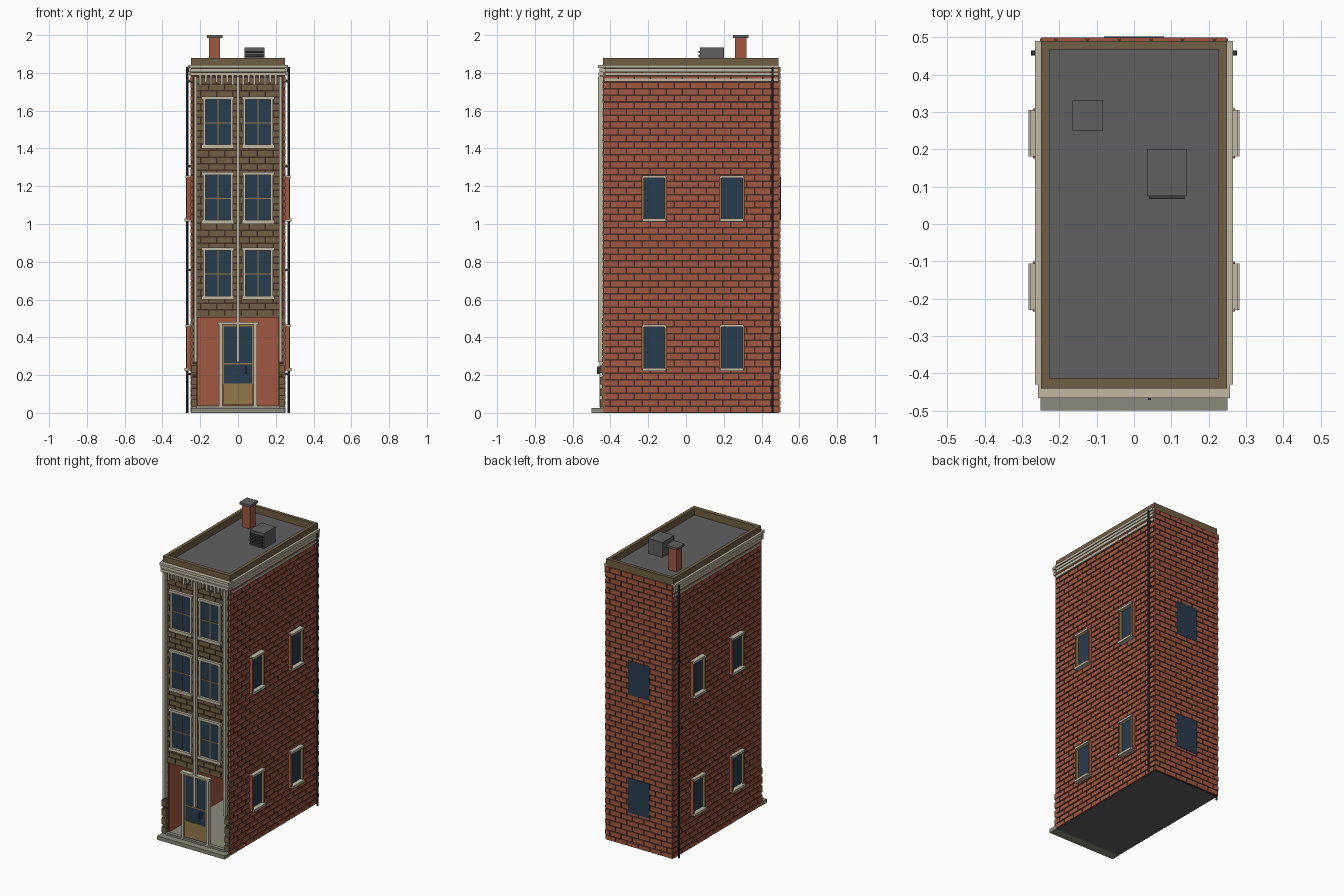
import bpy, bmesh
from mathutils import Matrix, Vector

if "Cube" in bpy.data.objects:
    bpy.data.objects.remove(bpy.data.objects["Cube"])


def material(name, r, g, b):
    """Flat colour given as 0-255 display values, stored as linear."""
    col = [(c / 255) ** 2.2 for c in (r, g, b)] + [1]
    m = bpy.data.materials.new(name)
    m.use_nodes = True
    m.diffuse_color = col
    m.node_tree.nodes["Principled BSDF"].inputs["Base Color"].default_value = col
    return m


RED = material("red_brick", 160, 88, 68)
MORTAR = material("dark_mortar", 72, 50, 42)
BROWN = material("brown_brick", 112, 95, 70)
CREAM = material("cream_trim", 190, 183, 162)
GLASS = material("dark_glass", 45, 62, 78)
WOOD = material("tan_wood", 146, 120, 74)
ROOF = material("roof_grey", 96, 96, 97)
STONE = material("pale_stone", 138, 138, 124)
METAL = material("dark_metal", 58, 60, 63)


def part(name, mat, boxes):
    """One object from boxes given as x, y and z ranges."""
    bm = bmesh.new()
    for ranges in boxes:
        mid = Vector([(a + b) / 2 for a, b in ranges])
        size = [abs(b - a) for a, b in ranges]
        bmesh.ops.create_cube(bm, size=1, matrix=Matrix.Translation(mid) @ Matrix.Diagonal(size + [1]))
    mesh = bpy.data.meshes.new(name)
    bm.to_mesh(mesh)
    bm.free()
    mesh.materials.append(mat)
    obj = bpy.data.objects.new(name, mesh)
    bpy.context.collection.objects.link(obj)
    return obj


def bond(u0, u1, z0, z1, length=0.085, row=0.035, gap=0.008):
    """Running bond: yields (u range, z range) for every brick."""
    rows = round((z1 - z0) / row)
    row = (z1 - z0) / rows
    for r in range(rows):
        u = u0 - (length / 2 if r % 2 else 0)
        while u < u1 - gap:
            a, b = max(u, u0), min(u + length - gap, u1)
            if b - a > gap:
                yield (a, b), (z0 + r * row, z0 + (r + 1) * row - gap)
            u += length


def mirrored(s, a, b):
    return (s * a, s * b)


W, FRONT, BACK = 0.25, -0.44, 0.5
SIDES = (("right", -1), ("left", 1))

# Ground slab and interior floor
part("front_step", STONE, [((-W, W), (-0.5, FRONT), (0, 0.025))])
part("floor", STONE, [((-0.245, 0.245), (FRONT, 0.49), (0.002, 0.03))])
part("underside", ROOF, [((-0.245, 0.245), (FRONT, 0.49), (0, 0.002))])

# Hollow shell: mortar outside, plain red lining inside, brick relief over it
for side, s in SIDES:
    part(side + "_wall", MORTAR, [(mirrored(s, 0.23, 0.246), (-0.435, 0.494), (0.002, 1.83))])
    part(side + "_lining", RED, [(mirrored(s, 0.215, 0.23), (-0.42, 0.48), (0.03, 1.8))])
    part(side + "_bricks", RED, [(mirrored(s, 0.24, 0.252), u, z)
                                 for u, z in bond(FRONT, 0.497, 0.004, 1.825)])
part("back_wall", MORTAR, [((-0.23, 0.23), (0.48, 0.494), (0.002, 1.83))])
part("back_lining", RED, [((-0.215, 0.215), (0.465, 0.48), (0.03, 1.8))])
part("back_bricks", RED, [(u, (0.49, BACK), z) for u, z in bond(-0.248, 0.248, 0.004, 1.84)])

# Street facade above the open ground floor, with narrow piers
part("facade", MORTAR, [((-0.23, 0.23), (-0.437, -0.41), (0.51, 1.83))])
part("facade_bricks", BROWN, [(u, (-0.443, -0.43), z) for u, z in bond(-0.235, 0.235, 0.515, 1.78)])
part("facade_beam", BROWN, [((-0.23, 0.23), (-0.443, -0.41), (0.505, 0.515))])
for side, s in SIDES:
    part(side + "_pier", MORTAR, [(mirrored(s, 0.22, 0.245), (-0.437, -0.41), (0.025, 0.51))])
    part(side + "_pier_bricks", BROWN, [(mirrored(s, 0.217, 0.248), (-0.445, -0.43), z)
                                        for u, z in bond(0, 0.03, 0.03, 0.51)])
    part(side + "_pier_quoins", BROWN, [(mirrored(s, 0.217, 0.25), (-0.455, -0.44), z)
                                        for u, z in bond(0, 0.03, 0.03, 0.27, row=0.06, gap=0.02)])

# Tall cream pilasters
part("pilasters", CREAM, [((x - 0.009, x + 0.009), (-0.465, FRONT), (0.27, 1.78))
                          for x in (-0.225, 0, 0.225)])


# Facade windows
def facade_window(name, x, z):
    h, w = 0.25, 0.07
    y = -0.446
    part(name + "_glass", GLASS, [((x - w, x + w), (y, FRONT), (z, z + h))])
    part(name + "_frame", CREAM, [
        ((x - w - 0.01, x - w + 0.004), (-0.455, FRONT), (z, z + h)),
        ((x + w - 0.004, x + w + 0.01), (-0.455, FRONT), (z, z + h)),
        ((x - w - 0.016, x + w + 0.016), (-0.46, FRONT), (z + h, z + h + 0.016)),
        ((x - w - 0.016, x + w + 0.016), (-0.462, FRONT), (z - 0.01, z + 0.01))])
    part(name + "_glazing_bars", WOOD, [
        ((x - 0.003, x + 0.003), (-0.449, y), (z, z + h)),
        ((x - w, x + w), (-0.449, y), (z + h / 2 - 0.003, z + h / 2 + 0.003))])


for floor in range(3):
    for side, s in SIDES:
        facade_window(f"{side}_window_floor_{floor + 1}", s * 0.106, 0.61 + 0.4 * floor)

# Entrance door
part("door_glass", GLASS, [((-0.08, 0.08), (-0.447, -0.437), (0.15, 0.47))])
part("door_panel", WOOD, [((-0.08, 0.08), (-0.45, -0.435), (0.045, 0.155))])
part("door_rails", WOOD, [((-0.08, 0.08), (-0.45, -0.437), (0.255, 0.263)),
                          ((-0.08, 0.08), (-0.45, -0.437), (0.458, 0.468))]
     + [((x - 0.004, x + 0.004), (-0.45, -0.437), (0.15, 0.47)) for x in (-0.079, 0.079)])
part("door_frame", CREAM, [(mirrored(s, 0.082, 0.1), (-0.458, -0.43), (0.03, 0.475)) for _, s in SIDES]
     + [((-0.108, 0.108), (-0.463, -0.43), (0.468, 0.482))])
part("door_sill", STONE, [((-0.22, 0.22), (-0.455, -0.43), (0.025, 0.038))])
part("door_handle", METAL, [((0.038, 0.046), (-0.472, -0.447), (0.205, 0.245))])


# Side windows: glass, timber jambs, brick surround, lintel and sill
def side_window(name, s, y, z):
    h, w = 0.23, 0.055
    part(name + "_glass", GLASS, [(mirrored(s, 0.245, 0.254), (y - w, y + w), (z, z + h))])
    jambs, surround = [], []
    for t in (-1, 1):
        jambs.append((mirrored(s, 0.245, 0.272), mirrored_about(y, t, w, w + 0.006), (z, z + h)))
        surround.append((mirrored(s, 0.245, 0.271), mirrored_about(y, t, w + 0.006, w + 0.012), (z, z + h)))
    part(name + "_jambs", WOOD, jambs)
    part(name + "_surround", RED, surround)
    part(name + "_lintel_and_sill", CREAM, [
        (mirrored(s, 0.245, 0.278), (y - 0.062, y + 0.062), (z + h - 0.006, z + h + 0.008)),
        (mirrored(s, 0.245, 0.283), (y - 0.062, y + 0.062), (z - 0.008, z + 0.008))])


def mirrored_about(centre, t, a, b):
    return (centre + t * a, centre + t * b)


for z, level in ((0.23, "lower"), (1.02, "upper")):
    for side, s in SIDES:
        side_window(f"{side}_front_window_{level}", s, -0.168, z)
        side_window(f"{side}_rear_window_{level}", s, 0.243, z)
    part(f"back_window_{level}", GLASS, [((-0.08, 0.08), (0.495, 0.502), (z, z + 0.23))])

# Cornice bands on three sides, with hanging dentils on the facade
for i, (z0, z1, out, y) in enumerate(((1.755, 1.77, 0.257, -0.455), (1.785, 1.803, 0.26, -0.462),
                                      (1.806, 1.822, 0.262, -0.458), (1.826, 1.842, 0.265, -0.466))):
    part(f"cornice_band_{i + 1}", CREAM,
         [(mirrored(s, 0.235, out), (-0.43, 0.49), (z0, z1)) for _, s in SIDES]
         + ([((-out + 0.008, out - 0.008), (y, -0.42), (z0, z1))] if i else []))
part("dentils", CREAM, [((x * 0.0285 - 0.006, x * 0.0285 + 0.006), (-0.456, FRONT),
                         (1.735 if x % 2 else 1.75, 1.786)) for x in range(-7, 8)])

# Roof deck and parapet
part("roof_deck", ROOF, [((-0.24, 0.24), (-0.43, 0.48), (1.8, 1.835))])
part("parapet", BROWN, [(mirrored(s, 0.226, 0.249), (FRONT, 0.49), (1.83, 1.88)) for _, s in SIDES]
     + [((-0.226, 0.226), (FRONT, -0.413), (1.83, 1.88)), ((-0.226, 0.226), (0.468, 0.49), (1.83, 1.88))])

# Chimney
part("chimney_stack", RED, [((-0.154, -0.094), (0.26, 0.32), (1.83, 1.985))])
part("chimney_cap", ROOF, [((-0.165, -0.083), (0.249, 0.331), (1.985, 2.0))])

# Roof ventilation unit with louvres
part("vent_unit", ROOF, [((0.035, 0.14), (0.075, 0.2), (1.83, 1.935))])
part("vent_louvres", METAL, [((0.04, 0.135), (0.067, 0.075), (z, z + 0.012))
                             for z in (1.845, 1.865, 1.885, 1.905)])

# Drainpipes at the rear corners
for side, s in SIDES:
    bpy.ops.mesh.primitive_cylinder_add(vertices=8, radius=0.006, depth=1.83, location=(s * 0.269, 0.458, 0.915))
    pipe = bpy.context.object
    pipe.name = side + "_drainpipe"
    pipe.data.materials.append(METAL)
    part(side + "_pipe_brackets", METAL, [(mirrored(s, 0.245, 0.276), (0.451, 0.465), (z, z + 0.012))
                                          for z in (0.2, 0.75, 1.3, 1.75)])
